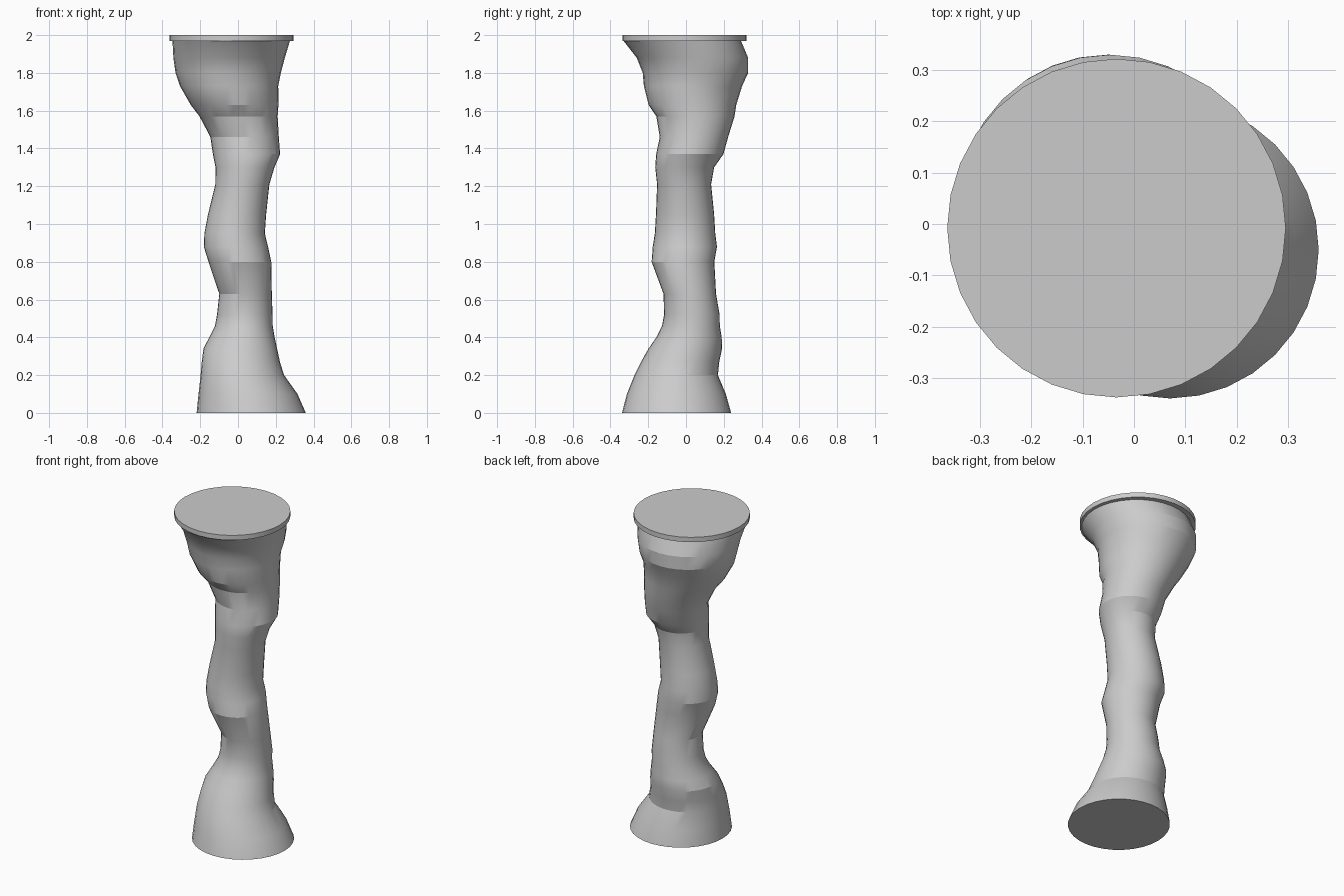
import bpy, bmesh, math

SIDES = 32

# Ring stations: height, centre x, centre y, radius
SHAFT = [
    (0.00, 0.07, -0.05, 0.289), (0.10, 0.053, -0.051, 0.262),
    (0.20, 0.023, -0.052, 0.221), (0.27, 0.015, -0.031, 0.207),
    (0.34, 0.012, -0.004, 0.195), (0.40, 0.021, 0.016, 0.173),
    (0.46, 0.031, 0.026, 0.153), (0.52, 0.036, 0.031, 0.147),
    (0.63, 0.04, 0.02, 0.139), (0.80, 0.01, -0.016, 0.166),
    (0.88, -0.011, -0.006, 0.170), (0.95, -0.018, -0.005, 0.160),
    (1.05, -0.005, -0.005, 0.154), (1.21, 0.023, -0.01, 0.143),
    (1.30, 0.037, -0.007, 0.156), (1.37, 0.045, 0.02, 0.178),
    (1.46, 0.035, 0.042, 0.181), (1.57, 0.003, 0.05, 0.207),
    (1.63, -0.018, 0.034, 0.232), (1.73, -0.047, 0.037, 0.260),
    (1.80, -0.052, 0.05, 0.279), (1.88, -0.047, 0.034, 0.295),
    (1.97, -0.036, -0.02, 0.311),
]
CAP = [(1.97, -0.034, -0.008, 0.329), (2.0, -0.034, -0.008, 0.329)]


def loft(name, stations, angle):
    """Skin a stack of circles into a closed, smooth-shaded solid."""
    bm = bmesh.new()
    rings = []
    for z, cx, cy, r in stations:
        rings.append([bm.verts.new((cx + r * math.cos(2 * math.pi * i / SIDES),
                                    cy + r * math.sin(2 * math.pi * i / SIDES), z))
                      for i in range(SIDES)])
    for lo, hi in zip(rings, rings[1:]):
        for i in range(SIDES):
            j = (i + 1) % SIDES
            bm.faces.new((lo[i], lo[j], hi[j], hi[i]))
    bm.faces.new(rings[0][::-1])
    bm.faces.new(rings[-1])
    mesh = bpy.data.meshes.new(name)
    bm.to_mesh(mesh)
    bm.free()
    obj = bpy.data.objects.new(name, mesh)
    bpy.context.collection.objects.link(obj)
    bpy.ops.object.select_all(action='DESELECT')
    obj.select_set(True)
    bpy.context.view_layer.objects.active = obj
    bpy.ops.object.shade_smooth_by_angle(angle=math.radians(angle))
    return obj


# Irregular, wandering column body
loft("column_shaft", SHAFT, 20)

# Thin round slab on top
loft("top_slab", CAP, 30)
